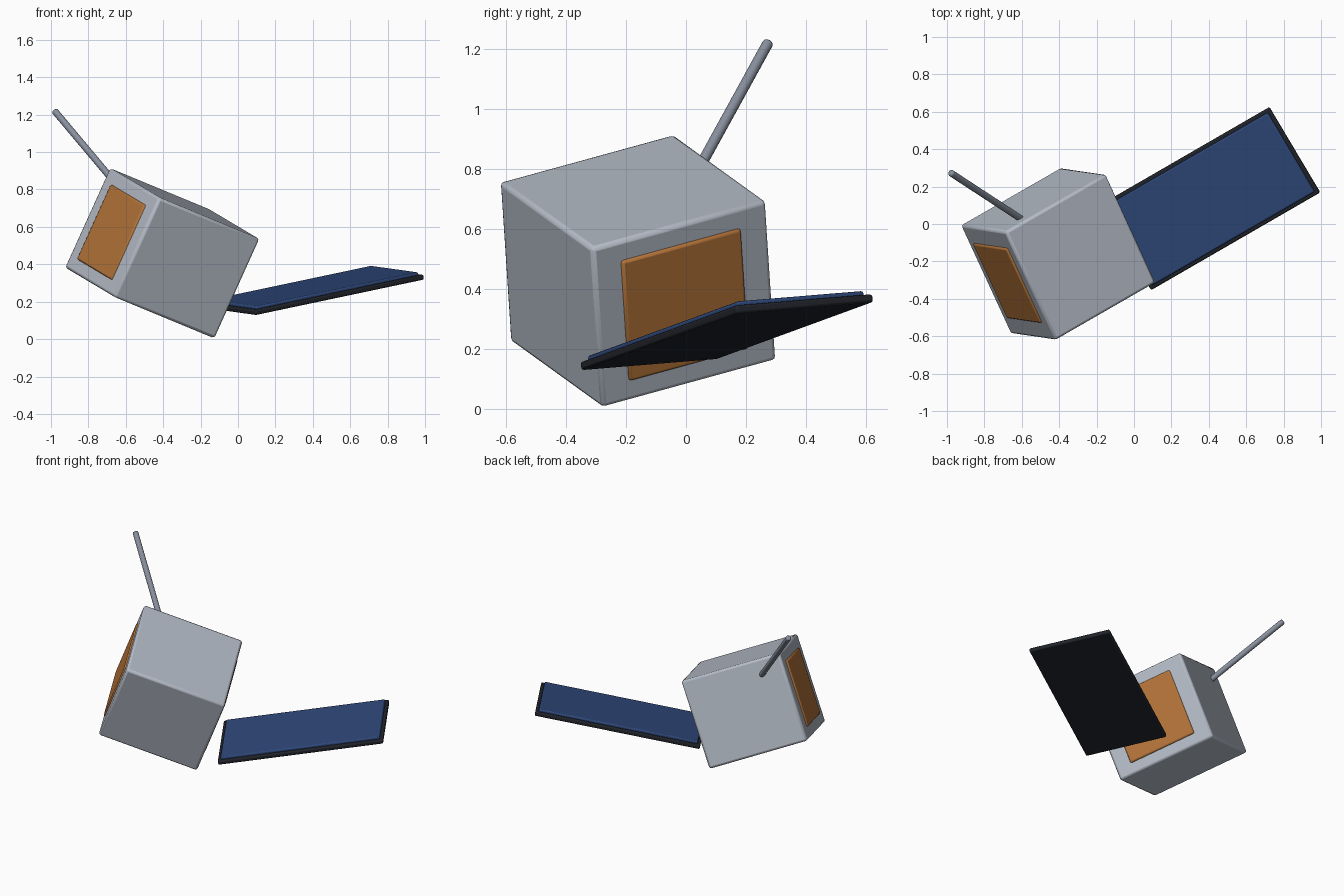
import bpy, math
from mathutils import Vector, Matrix

if "Cube" in bpy.data.objects:
    bpy.data.objects.remove(bpy.data.objects["Cube"])


def material(name, rgb):
    m = bpy.data.materials.new(name)
    m.diffuse_color = (*rgb, 1.0)
    m.use_nodes = True
    m.node_tree.nodes["Principled BSDF"].inputs["Base Color"].default_value = m.diffuse_color
    return m


GREY = material("hull grey", (0.46, 0.50, 0.57))
STEEL = material("antenna steel", (0.25, 0.28, 0.34))
ORANGE = material("copper orange", (0.46, 0.175, 0.042))
BLUE = material("solar blue", (0.027, 0.063, 0.19))
DARK = material("frame black", (0.0145, 0.017, 0.023))


def frame(origin, a, b):
    """Orthonormal frame with local x along a, local y near b."""
    x = Vector(a).normalized()
    z = x.cross(Vector(b)).normalized()
    y = z.cross(x)
    m = Matrix((x, y, z)).transposed().to_4x4()
    m.translation = Vector(origin)
    return m


def finish(obj, name, mat, bevel):
    obj.name = name
    obj.data.materials.append(mat)
    mod = obj.modifiers.new("rounded edges", 'BEVEL')
    mod.width = bevel
    mod.segments = 2
    mod.limit_method = 'ANGLE'
    mod.angle_limit = math.radians(40)
    bpy.ops.object.shade_smooth_by_angle(angle=math.radians(40))


def box(name, base, loc, size, mat, bevel):
    bpy.ops.mesh.primitive_cube_add(size=1)
    obj = bpy.context.object
    obj.data.transform(Matrix.Diagonal((*size, 1)))
    obj.matrix_world = base @ Matrix.Translation(loc)
    finish(obj, name, mat, bevel)


# Tilted hull with an access plate on both ends
hull = frame((-0.405, -0.16, 0.459), (0.816, 0.469, -0.338), (-0.412, 0.878, 0.244))
box("hull", hull, (0, 0, 0), (0.66, 0.66, 0.586), GREY, 0.015)
for side, label in ((-1, "left"), (1, "right")):
    box(label + "_plate", hull, (side * 0.325, 0, 0), (0.03, 0.452, 0.44), ORANGE, 0.01)

# Antenna rod rising from the rear face
tip = Vector((-0.982, 0.275, 1.222))
base = tip - Vector((-0.593, 0.388, 0.706)).normalized() * 0.67
bpy.ops.mesh.primitive_cylinder_add(vertices=16, radius=0.018, depth=(tip - base).length,
                                    location=(tip + base) / 2)
rod = bpy.context.object
rod.rotation_euler = (tip - base).to_track_quat('Z', 'Y').to_euler()
finish(rod, "antenna", STEEL, 0.008)

# Detached solar panel: dark frame with a blue cell sheet on top
panel = frame((0.408, 0.136, 0.255), (0.9, 0.52, 0.19), (-0.275, 0.455, 0.037))
box("solar_frame", panel, (0, 0, 0), (1.06, 0.532, 0.028), DARK, 0.008)
box("solar_cells", panel, (0, 0, 0.015), (1.02, 0.492, 0.03), BLUE, 0.008)
